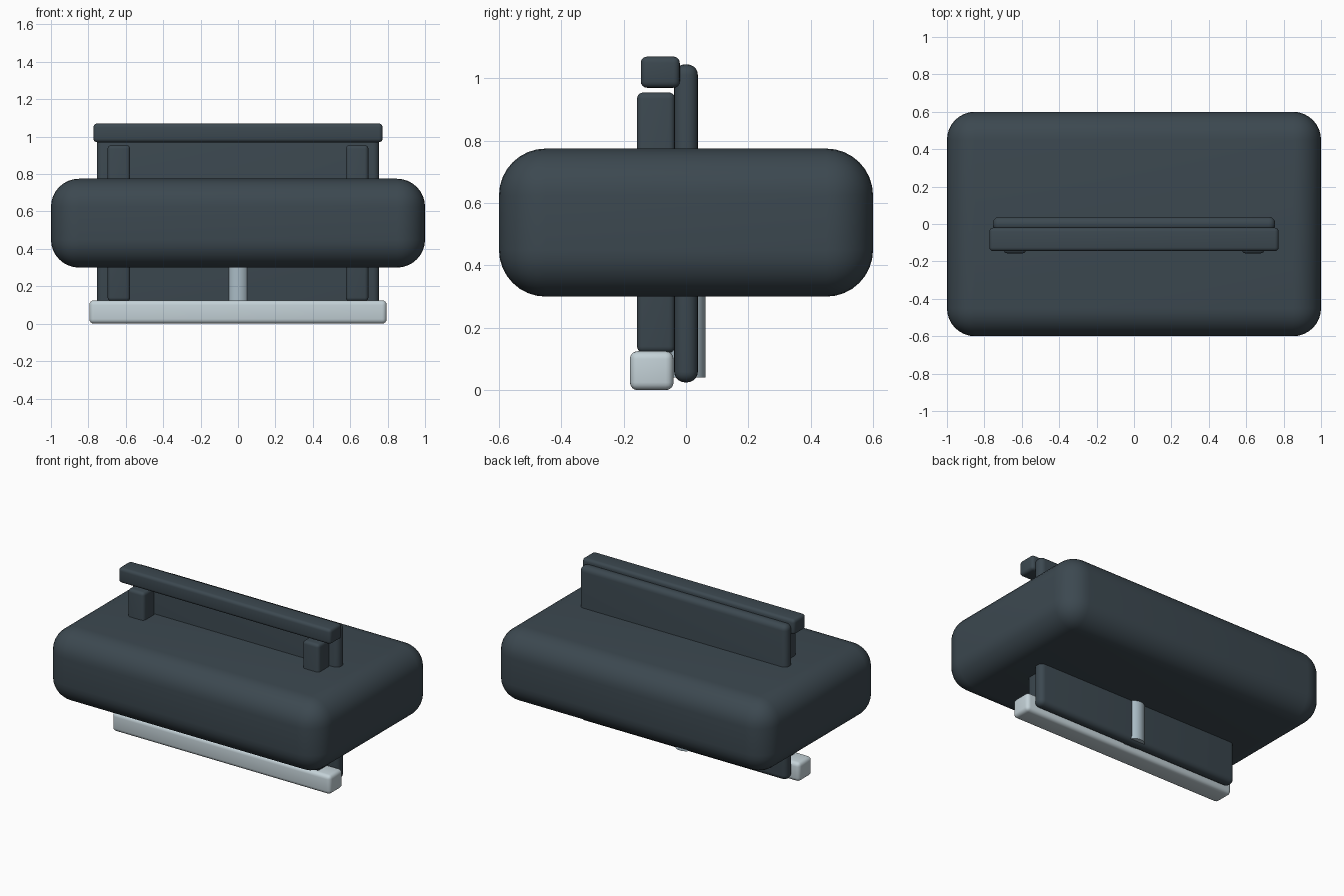
import bpy
from math import radians

if "Cube" in bpy.data.objects:
    bpy.data.objects.remove(bpy.data.objects["Cube"])


def material(name, rgb):
    m = bpy.data.materials.new(name)
    m.diffuse_color = (*rgb, 1)
    m.use_nodes = True
    m.node_tree.nodes["Principled BSDF"].inputs["Base Color"].default_value = m.diffuse_color
    return m


DARK = material("dark_slate", (0.045, 0.065, 0.08))
PALE = material("pale_grey", (0.55, 0.64, 0.68))
STEEL = material("steel_grey", (0.40, 0.50, 0.56))


def finish(ob, name, mat):
    ob.name = name
    ob.data.materials.append(mat)
    bpy.ops.object.shade_smooth_by_angle(angle=radians(35))
    return ob


def rounded_box(name, x, y, z, radius, segments, mat):
    """Box given by its (min, max) range on each axis, with rounded edges."""
    spans = (x, y, z)
    bpy.ops.mesh.primitive_cube_add(size=1, location=[(a + b) / 2 for a, b in spans])
    ob = bpy.context.object
    ob.scale = [b - a for a, b in spans]
    bpy.ops.object.transform_apply(location=False, rotation=False, scale=True)
    mod = ob.modifiers.new("round", 'BEVEL')
    mod.width = radius
    mod.segments = segments
    mod.limit_method = 'NONE'
    bpy.ops.object.modifier_apply(modifier=mod.name)
    return finish(ob, name, mat)


# Big soft main body
rounded_box("body", (-1, 1), (-0.6, 0.6), (0.3, 0.775), 0.15, 8, DARK)

# Upright plate passing through the body
rounded_box("upright_plate", (-0.755, 0.755), (-0.038, 0.038), (0.025, 1.045), 0.034, 5, DARK)

# Rails across the front of the plate
rounded_box("top_rail", (-0.773, 0.773), (-0.145, -0.02), (0.97, 1.07), 0.02, 4, DARK)
rounded_box("bottom_rail", (-0.795, 0.795), (-0.18, -0.04), (0, 0.125), 0.025, 4, PALE)

# Pair of posts between the rails
for side, label in ((-1, "left"), (1, "right")):
    c = side * 0.637
    rounded_box(label + "_post", (c - 0.06, c + 0.06), (-0.157, -0.035), (0.12, 0.955), 0.02, 4, DARK)

# Central rod, showing on both faces of the plate below the body
bpy.ops.mesh.primitive_cylinder_add(vertices=32, radius=0.0625, depth=0.66, location=(0, 0, 0.37))
finish(bpy.context.object, "central_rod", STEEL)
